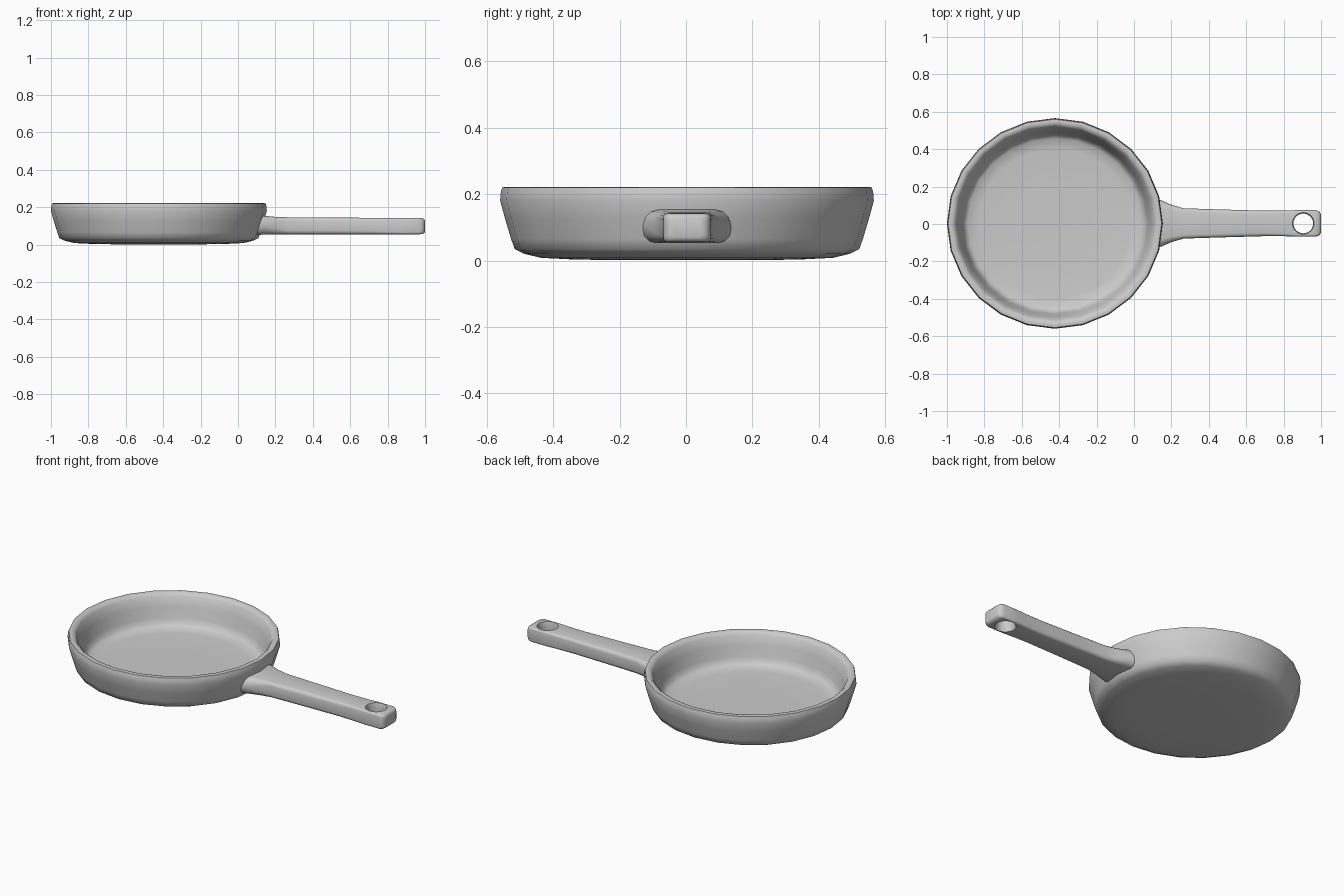
import bpy, bmesh, math

if "Cube" in bpy.data.objects:
    bpy.data.objects.remove(bpy.data.objects["Cube"])

CY = 0.003   # slight y offset of the whole pan


def make_object(name, bm):
    bmesh.ops.recalc_face_normals(bm, faces=bm.faces)
    me = bpy.data.meshes.new(name)
    bm.to_mesh(me)
    bm.free()
    ob = bpy.data.objects.new(name, me)
    bpy.context.collection.objects.link(ob)
    return ob


def loft(name, rings):
    """Skin a list of closed rings and cap both ends."""
    bm = bmesh.new()
    vs = [[bm.verts.new(p) for p in r] for r in rings]
    n = len(vs[0])
    for a, b in zip(vs, vs[1:]):
        for i in range(n):
            j = (i + 1) % n
            bm.faces.new((a[i], a[j], b[j], b[i]))
    bm.faces.new(vs[0])
    bm.faces.new(vs[-1])
    return make_object(name, bm)


def disc_ring(cx, cy, r, z, n, sx=1.0):
    return [(cx + sx * r * math.cos(2 * math.pi * i / n),
             cy + r * math.sin(2 * math.pi * i / n), z) for i in range(n)]


def section(x, hw, z0, z1, r):
    """Rounded rectangle across the handle at x."""
    pts, zc, hh = [], (z0 + z1) / 2, (z1 - z0) / 2
    for q, (sy, sz) in enumerate([(1, 1), (-1, 1), (-1, -1), (1, -1)]):
        for k in range(4):
            a = math.pi / 2 * (q + k / 3)
            pts.append((x, CY + sy * (hw - r) + r * math.cos(a),
                        zc + sz * (hh - r) + r * math.sin(a)))
    return pts


def smooth(ob, angle):
    bpy.ops.object.select_all(action='DESELECT')
    bpy.context.view_layer.objects.active = ob
    ob.select_set(True)
    bpy.ops.object.shade_smooth_by_angle(angle=math.radians(angle))


# Pan bowl: outside bottom, up the wall, over the rim, down to the cooking floor
profile = [(0.20, 0.001), (0.34, 0.003), (0.44, 0.008), (0.49, 0.02), (0.519, 0.034),
           (0.530, 0.065), (0.548, 0.125), (0.563, 0.18), (0.561, 0.205), (0.557, 0.220),
           (0.545, 0.222), (0.53, 0.219), (0.517, 0.205), (0.500, 0.15), (0.484, 0.09),
           (0.473, 0.06), (0.455, 0.047), (0.40, 0.041), (0.20, 0.039)]
pan = loft("pan_bowl", [disc_ring(-0.423, CY, r, z, 24, 1.025) for r, z in profile])
smooth(pan, 60)

# Handle with a flared root and rounded end
stations = [(0.095, 0.138, 0.052, 0.154, 0.045), (0.150, 0.122, 0.053, 0.153, 0.04),
            (0.200, 0.100, 0.054, 0.148, 0.03), (0.265, 0.081, 0.055, 0.146, 0.02),
            (0.45, 0.075, 0.055, 0.145, 0.02), (0.70, 0.068, 0.055, 0.143, 0.018),
            (0.80, 0.068, 0.055, 0.142, 0.014), (0.87, 0.071, 0.055, 0.142, 0.012),
            (0.97, 0.071, 0.055, 0.142, 0.012), (0.985, 0.067, 0.056, 0.141, 0.014),
            (0.995, 0.059, 0.061, 0.136, 0.016), (1.0, 0.047, 0.068, 0.129, 0.018)]
handle = loft("handle", [section(*s) for s in stations])

# Hanging hole, slightly flared towards both faces
hole = loft("hole_cutter", [disc_ring(0.905, CY, r, z, 24) for r, z in
            [(0.058, 0.03), (0.058, 0.055), (0.053, 0.075),
             (0.053, 0.122), (0.058, 0.142), (0.058, 0.17)]])
hole.hide_render = True
cut = handle.modifiers.new("hole", 'BOOLEAN')
cut.operation = 'DIFFERENCE'
cut.solver = 'EXACT'
cut.object = hole
bpy.ops.object.select_all(action='DESELECT')
bpy.context.view_layer.objects.active = handle
handle.select_set(True)
bpy.ops.object.modifier_apply(modifier="hole")
bpy.data.objects.remove(hole)
smooth(handle, 40)
